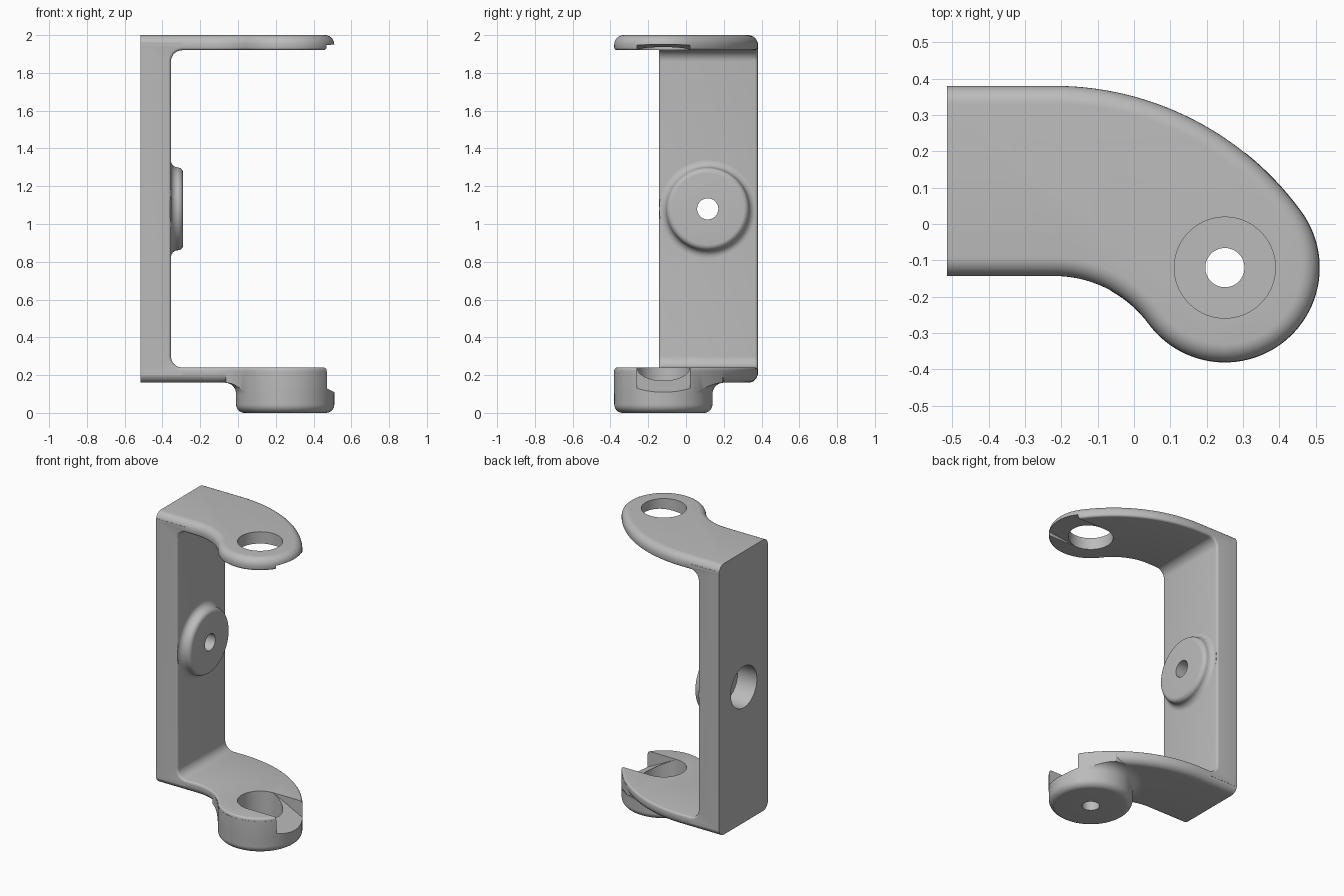
import bpy, bmesh, math
from math import sin, cos, pi, atan2, hypot

if "Cube" in bpy.data.objects:
    bpy.data.objects.remove(bpy.data.objects["Cube"])

grey = bpy.data.materials.new("plain_grey")
grey.diffuse_color = (0.5, 0.5, 0.5, 1)
grey.use_nodes = True
grey.node_tree.nodes["Principled BSDF"].inputs["Base Color"].default_value = grey.diffuse_color

BACK, Y0, Y1 = -0.515, -0.143, 0.38       # back face and side edges
CX, CY, RC = 0.25, -0.12, 0.26            # pivot eye centre and outer radius
XT = -0.22                                # where the arm starts to curve
WY, WZ = 0.115, 1.08                      # wall boss centre


def arc(cx, cy, r, a0, a1, n):
    return [(cx + r * cos(a0 + (a1 - a0) * i / n), cy + r * sin(a0 + (a1 - a0) * i / n))
            for i in range(n + 1)]


def loft(name, rings):
    """Skin equal-length rings and cap both ends."""
    bm = bmesh.new()
    vs = [[bm.verts.new(p) for p in ring] for ring in rings]
    n = len(vs[0])
    for a, b in zip(vs, vs[1:]):
        for i in range(n):
            j = (i + 1) % n
            bm.faces.new((a[i], a[j], b[j], b[i]))
    bm.faces.new(vs[0])
    bm.faces.new(vs[-1])
    bmesh.ops.recalc_face_normals(bm, faces=bm.faces)
    me = bpy.data.meshes.new(name)
    bm.to_mesh(me)
    bm.free()
    me.materials.append(grey)
    ob = bpy.data.objects.new(name, me)
    bpy.context.collection.objects.link(ob)
    return ob


def revolve(name, profile, axis, n=72):
    """Profile of (radius, height) turned about the pivot (z) or the wall boss (x)."""
    rings = []
    for r, h in profile:
        c = [(r * cos(2 * pi * i / n), r * sin(2 * pi * i / n)) for i in range(n)]
        rings.append([(CX + u, CY + v, h) if axis == 'z' else (h, WY + u, WZ + v) for u, v in c])
    return loft(name, rings)


def slot(name, pts):
    return loft(name, [[(x, y, z) for x, z in pts] for y in (CY - 0.14, CY + 0.14)])


def boolean(ob, cutters, op='DIFFERENCE'):
    bpy.ops.object.select_all(action='DESELECT')
    bpy.context.view_layer.objects.active = ob
    ob.select_set(True)
    for c in cutters:
        m = ob.modifiers.new("cut", 'BOOLEAN')
        m.operation, m.solver, m.object = op, 'EXACT', c
        bpy.ops.object.modifier_apply(modifier=m.name)


# Arm outline, inset by d: straight sides flowing into a round eye
D = CX - XT
R1 = (D * D + (Y1 - CY) ** 2 - RC * RC) / (2 * (Y1 - CY - RC))
k = CY - Y0
R2 = (D * D + k * k - RC * RC) / (2 * (RC - k))
A1 = atan2(CY - Y1 + R1, D)
A2 = atan2(CY - Y0 + R2, D)


def outline(d):
    return ([(BACK, Y0 + d)]
            + arc(XT, Y0 - R2, R2 + d, pi / 2, A2, 20)
            + arc(CX, CY, RC - d, A2 + pi, A1 + 2 * pi, 48)[1:]
            + arc(XT, Y1 - R1, R1 - d, A1, pi / 2, 28)[1:]
            + [(BACK, Y1 - d)])


# Arms: small inner rounding, large outer rounding; the lower one is mirrored
r_in, r_out = 0.015, 0.05
levels = [(r_in * (1 - sin(t)), 1.92 + r_in * (1 - cos(t))) for t in (i * pi / 8 for i in range(5))]
levels += [(r_out * (1 - cos(t)), 2 - r_out + r_out * sin(t)) for t in (i * pi / 16 for i in range(9))]


def arm(name, height):
    return loft(name, [[(x, y, height(z)) for x, y in outline(d)] for d, z in levels])


upper_arm = arm("upper_arm", lambda z: z)
lower_arm = arm("lower_arm", lambda z: 2.16 - z)

# Back wall with filleted inside corners and softened inner edges


def wall_section(e):
    f, xi = 0.06, -0.355
    return ([(BACK, 0.2), (BACK, 1.96), (xi + f, 1.96)]
            + arc(xi + f, 1.92 - f, f + e, pi / 2, pi, 10)
            + arc(xi + f, 0.24 + f, f + e, pi, 1.5 * pi, 10)
            + [(xi + f, 0.2)])


edge = [(r_in * (1 - sin(t)), r_in * (1 - cos(t))) for t in (i * pi / 8 for i in range(5))]
wall_levels = [(e, Y0 + s) for e, s in edge] + [(e, Y1 - s) for e, s in reversed(edge)]
back_wall = loft("back_wall", [[(x, y, z) for x, z in wall_section(e)] for e, y in wall_levels])

# Round boss on the inside of the wall
wall_boss = revolve("wall_boss",
                    [(0.257, -0.36), (0.257, -0.355)]
                    + arc(0.257, -0.317, 0.038, -pi / 2, -pi, 8)[1:]
                    + arc(0.189, -0.32, 0.03, 0, pi / 2, 8), 'x')

# Cup under the lower arm, flared into the arm and trimmed to its outline
lower_cup = revolve("lower_cup",
                    arc(RC - 0.045, 0.045, 0.045, -pi / 2, 0, 8)
                    + arc(RC + 0.06, 0.10, 0.06, pi, pi / 2, 8) + [(RC + 0.06, 0.22)], 'z', 96)
trim = loft("trim_helper", [[(x, y, z) for x, y in outline(-0.001)] for z in (-0.1, 0.3)])
boolean(lower_cup, [trim], 'INTERSECT')

# Bores, pin holes and sloped entry slots
upper_bore = revolve("upper_bore_cutter", [(0.139, 1.7), (0.139, 2.1)], 'z')
cup_bore = revolve("cup_bore_cutter", [(0.139, 0.08), (0.139, 0.4)], 'z')
cup_pin = revolve("cup_pin_cutter", [(0.054, -0.1), (0.054, 0.3)], 'z', 48)
wall_bore = revolve("wall_bore_cutter", [(0.14, -0.6), (0.14, -0.37)], 'x')
wall_pin = revolve("wall_pin_cutter", [(0.056, -0.6), (0.056, -0.1)], 'x', 48)
upper_slot = slot("upper_slot_cutter", [(0.0, 1.89), (0.7, 1.974), (0.7, 1.8), (0.0, 1.8)])
lower_slot = slot("lower_slot_cutter", [(0.15, 0.29), (0.7, 0.015), (0.7, 0.4), (0.15, 0.4)])

boolean(upper_arm, [upper_bore, upper_slot])
boolean(lower_arm, [cup_bore, lower_slot])
boolean(lower_cup, [cup_bore, cup_pin, lower_slot])
boolean(back_wall, [wall_bore, wall_pin])
boolean(wall_boss, [wall_pin])

for c in (trim, upper_bore, cup_bore, cup_pin, wall_bore, wall_pin, upper_slot, lower_slot):
    bpy.data.objects.remove(c)

# Smooth shading with crisp edges kept
for ob in (upper_arm, lower_arm, back_wall, wall_boss, lower_cup):
    bpy.ops.object.select_all(action='DESELECT')
    ob.select_set(True)
    bpy.context.view_layer.objects.active = ob
    bpy.ops.object.shade_smooth_by_angle(angle=math.radians(30))
